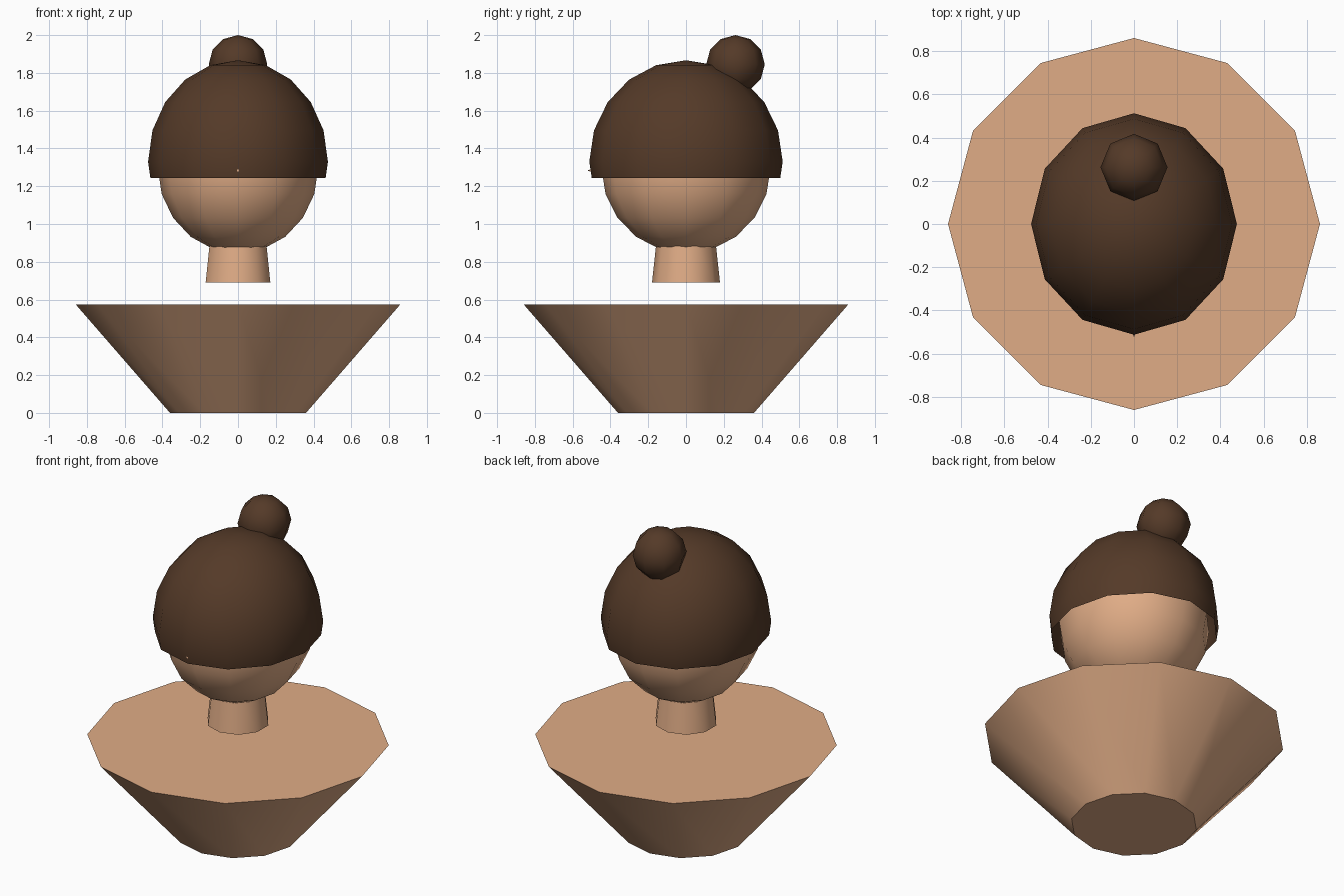
import bpy, bmesh, math
from mathutils import Matrix, Vector

if "Cube" in bpy.data.objects:
    bpy.data.objects.remove(bpy.data.objects["Cube"])


def material(name, rgb):
    m = bpy.data.materials.new(name)
    m.diffuse_color = (*rgb, 1)
    m.use_nodes = True
    m.node_tree.nodes["Principled BSDF"].inputs["Base Color"].default_value = m.diffuse_color
    return m


skin = material("skin", (0.745, 0.413, 0.239))
hair_brown = material("hair_brown", (0.089, 0.042, 0.021))


def finish(name, bm, mat, angle=180):
    """Turn a bmesh into an object, smooth except at edges sharper than angle."""
    bm.normal_update()
    for f in bm.faces:
        f.smooth = True
    for e in bm.edges:
        if len(e.link_faces) == 2 and e.calc_face_angle(0) > math.radians(angle):
            e.smooth = False
    mesh = bpy.data.meshes.new(name)
    bm.to_mesh(mesh)
    bm.free()
    mesh.materials.append(mat)
    obj = bpy.data.objects.new(name, mesh)
    bpy.context.collection.objects.link(obj)
    return obj


def ellipsoid(segments, rings, radii, centre):
    bm = bmesh.new()
    bmesh.ops.create_uvsphere(
        bm, u_segments=segments, v_segments=rings, radius=1,
        matrix=Matrix.Translation(centre) @ Matrix.Diagonal((*radii, 1)))
    return bm


def frustum(sides, r1, r2, z1, z2):
    bm = bmesh.new()
    bmesh.ops.create_cone(
        bm, cap_ends=True, segments=sides, radius1=r1, radius2=r2, depth=z2 - z1,
        matrix=Matrix.Translation((0, 0, (z1 + z2) / 2)))
    return bm


# Shoulders and neck
finish("torso", frustum(12, 0.36, 0.86, 0, 0.575), skin, 40)
finish("neck", frustum(10, 0.18, 0.155, 0.69, 0.92), skin, 40)

# Head
finish("head", ellipsoid(12, 10, (0.425, 0.448, 0.455), (0, 0, 1.30)), skin)

# Nose: cone whose tip just pokes through the hair
bm = bmesh.new()
bmesh.ops.create_cone(
    bm, cap_ends=True, segments=8, radius1=0.04, radius2=0, depth=0.12,
    matrix=Matrix.Translation((0, -0.463, 1.283)) @ Matrix.Rotation(math.pi / 2, 4, "X"))
finish("nose", bm, skin, 60)

# Hair: open cap, cut level below the equator
bm = ellipsoid(12, 10, (0.476, 0.512, 0.537), (0, 0, 1.33))
bmesh.ops.bisect_plane(
    bm, geom=bm.verts[:] + bm.edges[:] + bm.faces[:],
    plane_co=Vector((0, 0, 1.243)), plane_no=Vector((0, 0, 1)), clear_inner=True)
finish("hair_cap", bm, hair_brown)

# Bun at the back of the crown
finish("hair_bun", ellipsoid(8, 6, (0.155, 0.155, 0.155), (0, 0.262, 1.845)), hair_brown)
